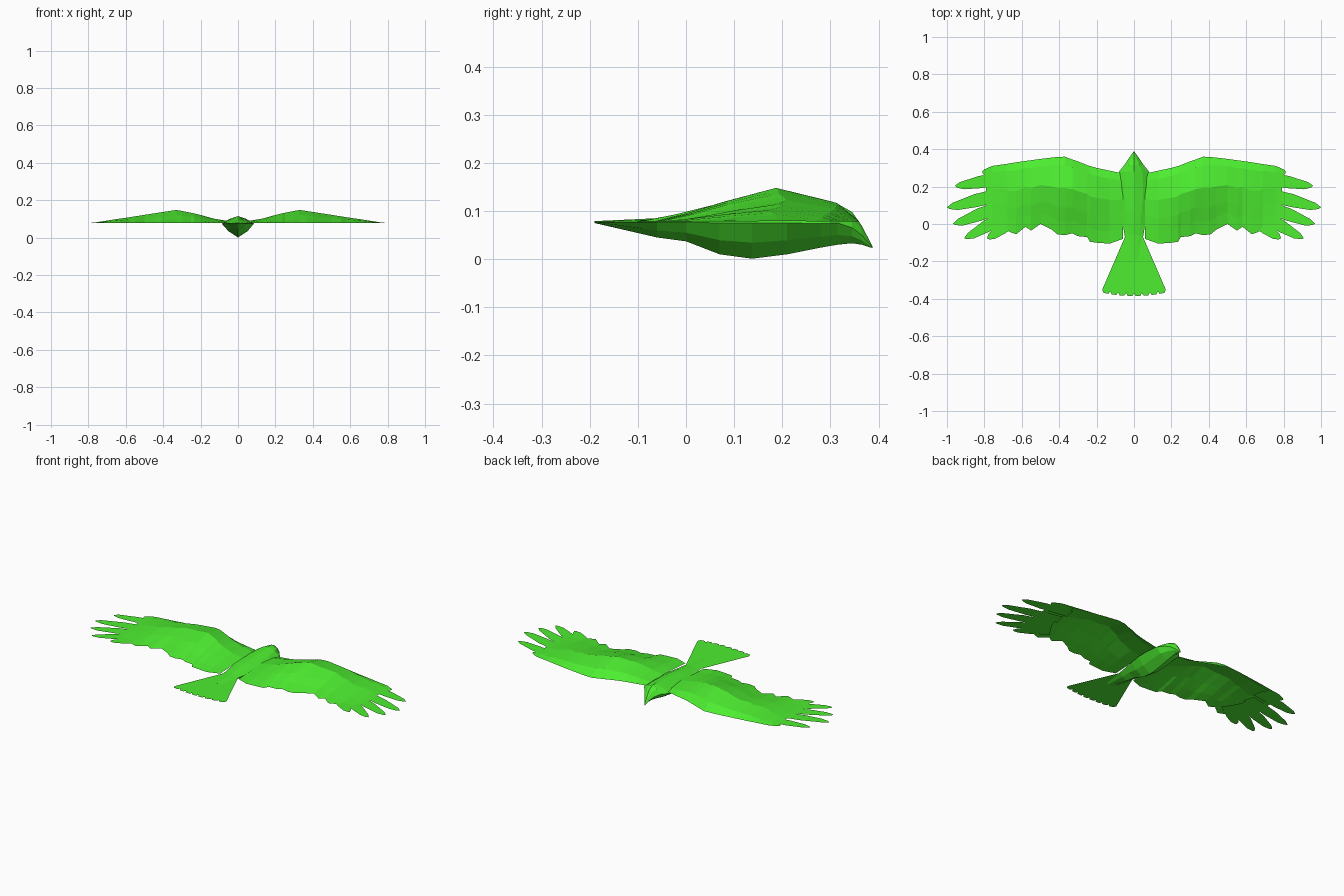
import bpy
from math import sin, cos, pi

if "Cube" in bpy.data.objects:
    bpy.data.objects.remove(bpy.data.objects["Cube"])

green = bpy.data.materials.new("green")
green.diffuse_color = (0.075, 0.85, 0.03, 1)
green.use_nodes = True
green.node_tree.nodes["Principled BSDF"].inputs["Base Color"].default_value = green.diffuse_color
FLAT = 0.078  # height of the flat feathers


def add_mesh(name, verts, faces, mirror=False):
    me = bpy.data.meshes.new(name)
    me.from_pydata(verts, [], faces)
    me.materials.append(green)
    ob = bpy.data.objects.new(name, me)
    bpy.context.collection.objects.link(ob)
    if mirror:
        ob.modifiers.new("mirror", 'MIRROR')
    return ob


def loft(name, rows, closed=False, mirror=False):
    n = len(rows[0])
    faces = []
    for i in range(len(rows) - 1):
        for j in range(n if closed else n - 1):
            k = (j + 1) % n
            faces.append((i * n + j, i * n + k, (i + 1) * n + k, (i + 1) * n + j))
    if closed:
        faces += [tuple(range(n))[::-1], tuple(range((len(rows) - 1) * n, len(rows) * n))]
    return add_mesh(name, [v for r in rows for v in r], faces, mirror)


# Body and head: keeled cross-sections (y, half width, z side, z top, z bottom)
sections = [(-.19, .03, .077, .079, .075), (-.06, .05, .077, .085, .045),
            (0, .06, .077, .092, .037), (.07, .075, .075, .1, .01),
            (.137, .085, .075, .105, .001), (.21, .087, .075, .11, .01),
            (.28, .08, .074, .115, .024), (.315, .052, .075, .115, .03),
            (.345, .032, .065, .098, .033), (.365, .018, .05, .07, .03),
            (.387, .002, .025, .027, .023)]
rings = []
for y, w, zm, zt, zb in sections:
    lo = zb + (zm - zb) * .45
    up = zm + (zt - zm) * .65
    rings.append([(0, y, zt), (w * .55, y, up), (w, y, zm), (w * .6, y, lo),
                  (0, y, zb), (-w * .6, y, lo), (-w, y, zm), (-w * .55, y, up)])
loft("body", rings, closed=True)

# Wing: arched sheet (x, leading y, trailing y, arch height)
stations = [(.06, .27, -.08, .012), (.13, .285, -.105, .024), (.2, .3, -.1, .043),
            (.235, .31, -.095, .052), (.25, .315, -.07, .055), (.3, .335, -.065, .065),
            (.33, .345, -.05, .07), (.37, .36, -.06, .064), (.41, .358, -.055, .058),
            (.44, .355, -.03, .053), (.5, .348, 0, .044), (.55, .341, -.035, .036),
            (.58, .337, -.015, .031), (.63, .33, -.055, .024), (.67, .323, -.04, .018),
            (.69, .32, -.005, .015), (.76, .31, .0, .004), (.79, .296, .05, .001)]
arch = [(0, 0), (.11, .6), (.4, 1), (.65, .62), (.83, .27), (1, 0)]
rows = [[(x, le + (te - le) * t, FLAT + h * f) for t, f in arch]
        for x, le, te, h in stations]
loft("wing", [r[::-1] for r in rows], mirror=True)

# Wing-tip feathers: flat blades (root x, root y, tip x, tip y, half width)
blades = [(.68, .275, .812, .278, .03), (.66, .25, .958, .203, .033),
          (.66, .17, 1.0, .088, .035), (.66, .11, .967, .0, .034),
          (.64, .07, .907, -.077, .033), (.62, .04, .785, -.078, .033)]
for i, (rx, ry, tx, ty, w) in enumerate(blades):
    dx, dy = tx - rx, ty - ry
    ln = (dx * dx + dy * dy) ** .5
    nx, ny = -dy / ln * w, dx / ln * w
    shape = [(0, -1), (.55, -1), (.85, -.75), (.97, -.3), (1, 0.05), (.9, .5), (.55, 1), (0, 1)]
    add_mesh(f"wing_tip_feather_{i + 1}",
             [(rx + dx * t + nx * s, ry + dy * t + ny * s, FLAT - .0004 * i) for t, s in shape],
             [tuple(range(8))], mirror=True)

# Tail: fan of narrow flat feathers with notched ends
verts, faces = [], []
N = 8
for i in range(N):
    a, b = -1 + 2 * i / N, -1 + 2 * (i + 1) / N
    m, q = (a + b) / 2, (b - a) * .3
    end = lambda u: -.385 + .018 * u * u
    base = len(verts)
    verts += [(.04 * a, -.05, FLAT), (.17 * a, end(a) + .016, FLAT),
              (.17 * (m - q), end(m - q), FLAT), (.17 * (m + q), end(m + q), FLAT),
              (.17 * b, end(b) + .016, FLAT), (.04 * b, -.05, FLAT)]
    faces.append(tuple(range(base, base + 6)))
add_mesh("tail", verts, faces)
